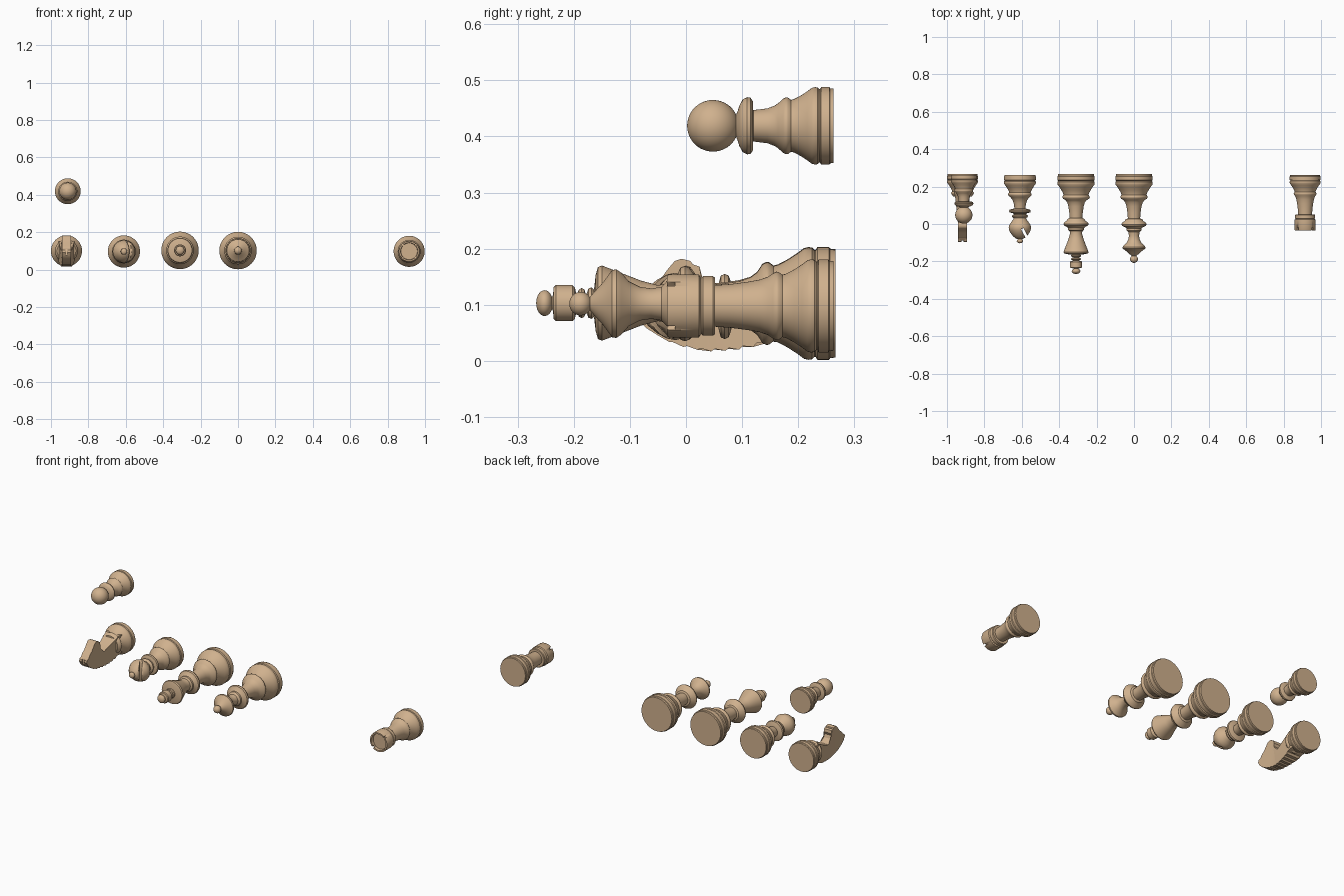
import bpy, bmesh, math
from mathutils import Matrix

wood = bpy.data.materials.new("tan_wood")
wood.diffuse_color = (0.63, 0.44, 0.27, 1)


def finish(bm, name, angle=35):
    bmesh.ops.recalc_face_normals(bm, faces=bm.faces)
    me = bpy.data.meshes.new(name)
    bm.to_mesh(me)
    bm.free()
    me.materials.append(wood)
    ob = bpy.data.objects.new(name, me)
    bpy.context.collection.objects.link(ob)
    bpy.ops.object.select_all(action='DESELECT')
    bpy.context.view_layer.objects.active = ob
    ob.select_set(True)
    bpy.ops.object.shade_smooth_by_angle(angle=math.radians(angle))
    return ob


def lathe(name, x, z, profile, n=64):
    """Turn a (radius, y) profile around an axis parallel to y."""
    bm = bmesh.new()
    rings = []
    for r, y in profile:
        if r < 1e-5:
            rings.append([bm.verts.new((x, y, z))] * n)
        else:
            rings.append([bm.verts.new((x + r * math.cos(2 * math.pi * i / n), y,
                                        z + r * math.sin(2 * math.pi * i / n))) for i in range(n)])
    for a, b in zip(rings, rings[1:]):
        for i in range(n):
            j = (i + 1) % n
            vs = list(dict.fromkeys((a[i], a[j], b[j], b[i])))
            if len(vs) > 2:
                bm.faces.new(vs)
    return finish(bm, name)


def base(R, y0):
    """Stepped foot shared by every piece, scaled by its radius."""
    shape = [(0, 0), (.96, 0), (.97, .09), (1, .11), (1, .32), (.95, .35), (.95, .37), (.99, .41),
             (1, .48), (.98, .56), (.89, .68), (.78, .85), (.69, 1.02), (.67, 1.1), (.73, 1.18),
             (.735, 1.23), (.70, 1.3)]
    return [(r * R, y0 - d * R) for r, d in shape]


def ball(r, y, ry=None, start=0.3, steps=14):
    """Rounded knob ending on the axis."""
    ry = ry or r
    return [(r * math.sin(t), y + ry * math.cos(t))
            for t in (start + (math.pi - start) * i / steps for i in range(steps))] + [(0, y - ry)]


def cut(ob, x, y, z, size, rot):
    """Subtract a box."""
    bm = bmesh.new()
    bmesh.ops.create_cube(bm, size=1, matrix=Matrix.Translation((x, y, z)) @ rot @ Matrix.Diagonal((*size, 1)))
    cutter = finish(bm, "cutter")
    cutter.hide_render = True
    mod = ob.modifiers.new("cut", 'BOOLEAN')
    mod.object = cutter
    mod.solver = 'EXACT'
    bpy.context.view_layer.objects.active = ob
    bpy.ops.object.modifier_apply(modifier=mod.name)
    bpy.data.objects.remove(cutter)


# small piece with round head
lathe("pawn", -.91, .419, base(.069, .263) + [
    (.040, .164), (.036, .158), (.031, .145), (.028, .120), (.030, .119), (.044, .119), (.050, .115),
    (.051, .109), (.047, .101), (.036, .095), (.026, .092)] + ball(.046, .048, start=.45, steps=20))

# tallest piece: flared crown, drum and knob
lathe("king", -.31, .103, base(.1, .266) + [
    (.056, .127), (.047, .115), (.041, .095), (.036, .06), (.034, .032), (.044, .028), (.050, .018),
    (.064, .008), (.067, 0), (.064, -.008), (.048, -.016), (.043, -.022), (.043, -.032), (.034, -.038),
    (.032, -.05), (.040, -.08), (.064, -.142), (.067, -.150), (.064, -.157), (.050, -.161),
    (.024, -.164), (.028, -.168), (.026, -.174), (.014, -.178), (.024, -.181), (.027, -.186),
    (.024, -.191), (.014, -.195), (.028, -.198), (.032, -.202), (.032, -.232), (.028, -.236),
    (.014, -.237)] + ball(.023, -.252, .015, .5))

# second tallest piece: coronet and small ball
lathe("queen", 0, .102, base(.1, .266) + [
    (.056, .127), (.047, .115), (.040, .095), (.035, .06), (.033, .03), (.044, .026), (.050, .016),
    (.064, .006), (.067, -.002), (.064, -.010), (.046, -.018), (.040, -.024), (.040, -.034),
    (.030, -.044), (.027, -.062), (.030, -.082), (.040, -.102), (.055, -.115), (.061, -.124),
    (.060, -.132), (.050, -.139), (.038, -.148), (.027, -.158), (.018, -.166), (.012, -.171)]
    + ball(.021, -.188, .020, .55))

# mitred piece with a slanted slot
bishop = lathe("bishop", -.61, .097, base(.086, .263) + [
    (.050, .142), (.040, .130), (.033, .110), (.029, .083), (.044, .080), (.055, .076), (.058, .069),
    (.055, .062), (.036, .057), (.032, .052), (.040, .048), (.043, .042), (.040, .036), (.033, .031),
    (.036, .024), (.048, .008), (.057, -.006), (.060, -.019), (.057, -.034), (.048, -.051),
    (.035, -.067), (.022, -.077), (.013, -.081)] + ball(.017, -.091, .012, .6))
cut(bishop, -.574, -.069, .097, (.014, .10, .2), Matrix.Rotation(math.radians(28), 4, 'Z'))

# tower with hollow, notched top
rook = lathe("rook", .915, .098, base(.083, .263) + [
    (.052, .146), (.047, .132), (.043, .11), (.039, .08), (.037, .052), (.050, .052), (.053, .048),
    (.053, .030), (.050, .027), (.056, .023), (.056, -.030), (.054, -.034), (.046, -.034),
    (.044, -.018), (0, -.018)])
for a in (45, 135):
    cut(rook, .915, -.032, .098, (.2, .024, .010), Matrix.Rotation(math.radians(a), 4, 'Y'))

# foot of the horse piece
KX = -.917
lathe("knight_base", KX, .1, base(.083, .266) + [(.05, .148), (.0, .146)])

# horse head outline in (y, z), with a toothed mane
mane = [(.17, .045), (.145, .032), (.12, .025), (.095, .020), (.07, .018), (.045, .017), (.02, .020),
        (-.005, .025), (-.03, .034), (-.05, .044)]
outline = []
for (y, z), (y2, z2) in zip(mane, mane[1:]):
    outline += [(y, z), ((y + y2) / 2 - .006, (z + z2) / 2 + .004)]
outline += [(-.07, .058), (-.086, .074), (-.096, .092), (-.094, .104), (-.078, .112), (-.068, .126),
            (-.048, .142), (-.032, .164), (-.02, .178), (-.008, .182), (.008, .178), (.010, .172),
            (.003, .164), (.012, .172), (.024, .168), (.027, .152), (.020, .138), (.026, .120),
            (.040, .108), (.056, .102), (.075, .106), (.11, .122), (.17, .152), (.2, .15), (.2, .05)]


def half_width(y):
    return .024 + .020 * min(max((y - .03) / .15, 0), 1)


bm = bmesh.new()
sides = [[bm.verts.new((KX + s * half_width(y), y, z)) for y, z in outline] for s in (-1, 1)]
for side in sides:
    bm.faces.new(side)
for i in range(len(outline)):
    j = (i + 1) % len(outline)
    bm.faces.new((sides[0][i], sides[0][j], sides[1][j], sides[1][i]))
bmesh.ops.triangulate(bm, faces=[f for f in bm.faces if len(f.verts) > 4])
head = finish(bm, "knight_head", 25)
# gap between the ears
cut(head, KX, -.096, .09, (.012, .018, .05), Matrix.Identity(4))
